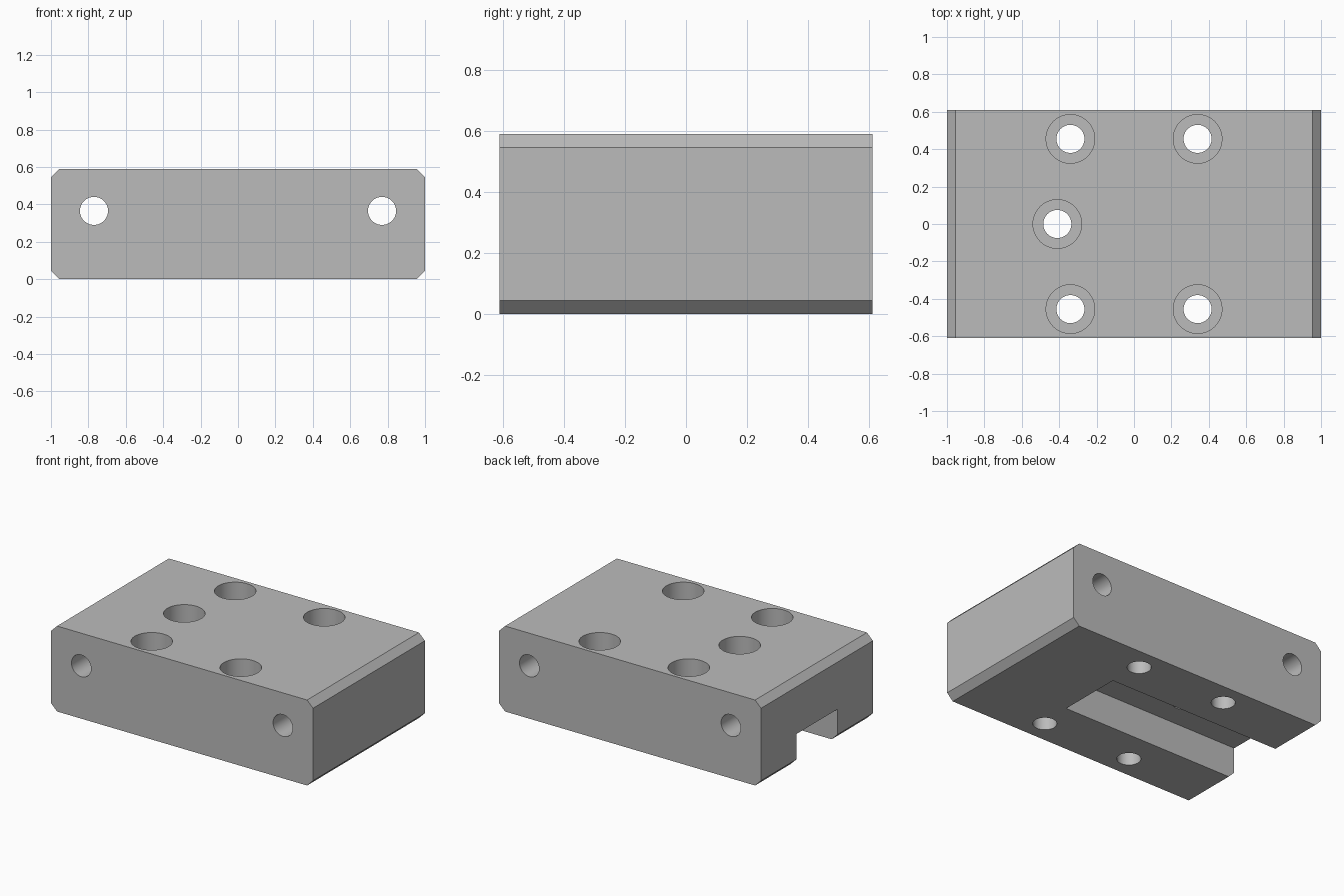
import bpy
import bmesh
from math import pi, radians

cube = bpy.data.objects.get("Cube")
if cube:
    bpy.data.objects.remove(cube, do_unlink=True)

# Overall sizes
HALF_X, HALF_Y, HEIGHT, CHAMFER = 1.0, 0.61, 0.59, 0.045
HOLE_R, BORE_R, BORE_DEPTH = 0.075, 0.13, 0.165
SLOT_END, SLOT_HALF, SLOT_DEPTH = 0.36, 0.225, 0.22

# Single machined-metal colour
steel = bpy.data.materials.new("plain grey metal")
steel.use_nodes = True
grey = (0.5, 0.5, 0.5, 1.0)
steel.diffuse_color = grey
steel.node_tree.nodes["Principled BSDF"].inputs["Base Color"].default_value = grey


def chamfered_block(name):
    """Extrude an eight-sided outline along y."""
    x, c, h = HALF_X, CHAMFER, HEIGHT
    outline = [(-x + c, 0), (x - c, 0), (x, c), (x, h - c),
               (x - c, h), (-x + c, h), (-x, h - c), (-x, c)]
    bm = bmesh.new()
    face = bm.faces.new([bm.verts.new((px, -HALF_Y, pz)) for px, pz in outline])
    ext = bmesh.ops.extrude_face_region(bm, geom=[face])
    moved = [g for g in ext["geom"] if isinstance(g, bmesh.types.BMVert)]
    bmesh.ops.translate(bm, verts=moved, vec=(0, 2 * HALF_Y, 0))
    bmesh.ops.recalc_face_normals(bm, faces=bm.faces)
    mesh = bpy.data.meshes.new(name)
    bm.to_mesh(mesh)
    bm.free()
    obj = bpy.data.objects.new(name, mesh)
    bpy.context.collection.objects.link(obj)
    mesh.materials.append(steel)
    return obj


def cut(target, cutter):
    """Subtract a cutter from the target, then discard the cutter."""
    cutter.hide_render = True
    cutter.data.materials.append(steel)
    mod = target.modifiers.new("cut", 'BOOLEAN')
    mod.operation = 'DIFFERENCE'
    mod.solver = 'EXACT'
    mod.object = cutter
    bpy.context.view_layer.objects.active = target
    bpy.ops.object.modifier_apply(modifier=mod.name)
    bpy.data.objects.remove(cutter, do_unlink=True)


def drill(radius, depth, location, rotation=(0, 0, 0)):
    bpy.ops.mesh.primitive_cylinder_add(vertices=64, radius=radius, depth=depth,
                                        location=location, rotation=rotation)
    return bpy.context.object


block = chamfered_block("mounting_block")

# Slot in the underside, open at the right end
length = SLOT_END + HALF_X + 0.2
bpy.ops.mesh.primitive_cube_add(size=1, location=(SLOT_END - length / 2, 0, 0))
slot = bpy.context.object
slot.scale = (length, 2 * SLOT_HALF, 2 * SLOT_DEPTH)
cut(block, slot)

# Counterbored vertical bolt holes: four corners and one in the slot
bolts = [(x, y) for x in (-0.34, 0.34) for y in (-0.455, 0.455)] + [(-0.41, 0)]
for x, y in bolts:
    cut(block, drill(BORE_R, 2 * BORE_DEPTH, (x, y, HEIGHT)))
    cut(block, drill(HOLE_R, 2, (x, y, HEIGHT / 2)))

# Long cross holes from front to back
for x in (-0.77, 0.77):
    cut(block, drill(HOLE_R, 2, (x, 0, 0.365), (pi / 2, 0, 0)))

# Smooth bores, crisp edges
bpy.ops.object.select_all(action='DESELECT')
block.select_set(True)
bpy.context.view_layer.objects.active = block
bpy.ops.object.shade_smooth_by_angle(angle=radians(30))
